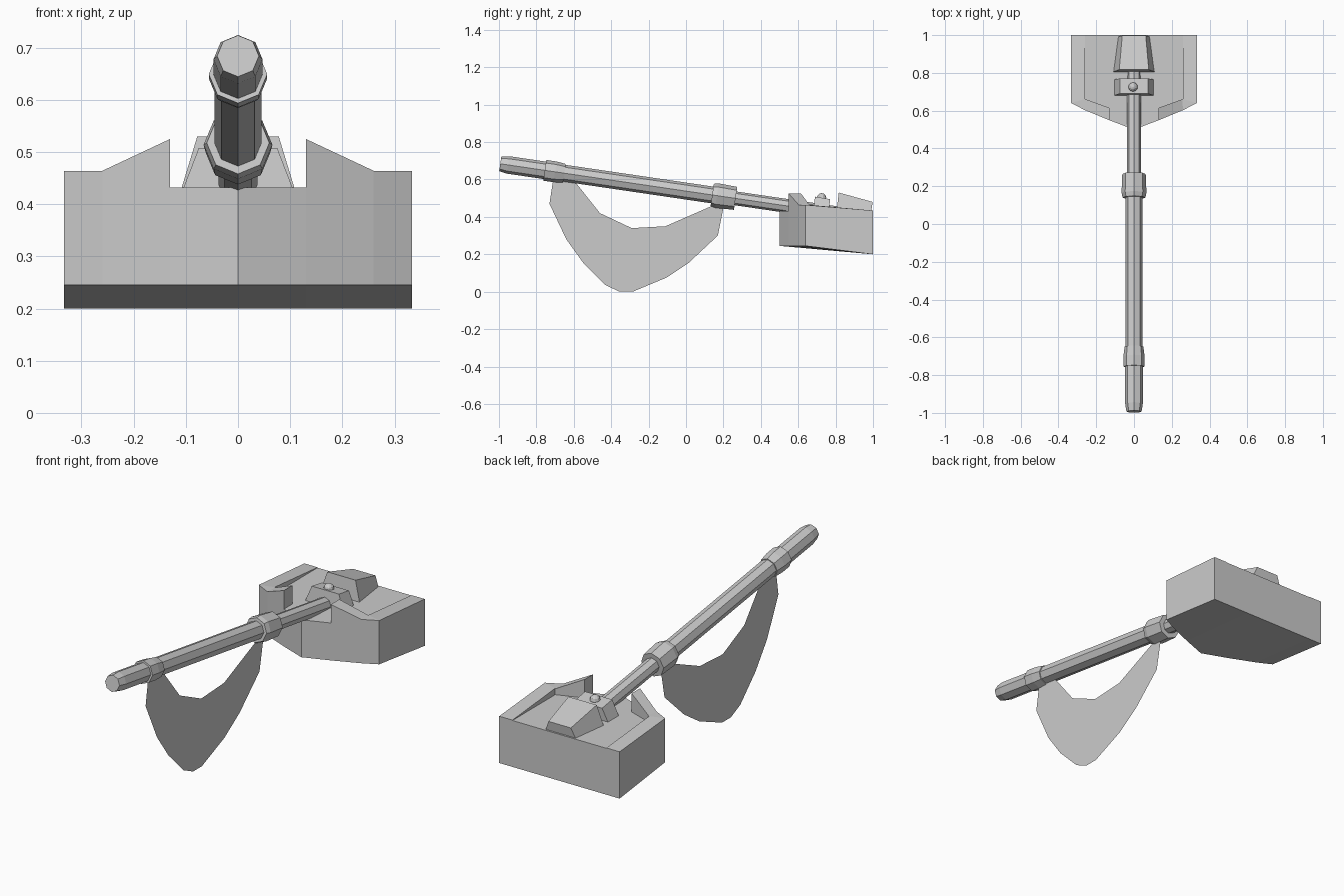
import bpy, bmesh, math
from mathutils import Vector

if "Cube" in bpy.data.objects:
    bpy.data.objects.remove(bpy.data.objects["Cube"])

SLOPE = 0.147                      # handle drop per unit of y


def axis(y):
    return 0.685 - SLOPE * (y + 1)


def finish(name, bm):
    bmesh.ops.recalc_face_normals(bm, faces=bm.faces)
    me = bpy.data.meshes.new(name)
    bm.to_mesh(me)
    bm.free()
    ob = bpy.data.objects.new(name, me)
    bpy.context.collection.objects.link(ob)
    return ob


def loft(name, sections):
    """Skin a list of equal-length closed sections and cap both ends."""
    bm = bmesh.new()
    rings = [[bm.verts.new(p) for p in s] for s in sections]
    n = len(rings[0])
    for a, b in zip(rings, rings[1:]):
        for i in range(n):
            j = (i + 1) % n
            bm.faces.new((a[i], a[j], b[j], b[i]))
    bm.faces.new(rings[0])
    bm.faces.new(rings[-1])
    return finish(name, bm)


def octagon(y, r):
    """Eight-sided ring, corner up, square to the sloping handle axis."""
    up = Vector((0, SLOPE, 1)).normalized()
    c = Vector((0, y, axis(y)))
    return [c + Vector((r * math.sin(k * math.pi / 4), 0, 0)) + up * r * math.cos(k * math.pi / 4)
            for k in range(8)]


def bar(name, *steps):
    return loft(name, [octagon(y, r) for y, r in steps])


def trapezoid(y, lo_half, hi_half, z0, z1, lean=0.0):
    return [(-lo_half, y, z0), (lo_half, y, z0), (hi_half, y + lean, z1), (-hi_half, y + lean, z1)]


# head block: pointed front, underside sloping down to the back
front = [(-.333, .64), (-.26, .603), (-.13, .549), (0, .5),
         (.13, .549), (.26, .603), (.333, .64)]
loft("head_block", [[(x, y, .245), (x, y, .432), (x, 1, .432), (x, 1, .2)] for x, y in front])

# raised rim walls on both sides: outer x, y, inner x, y, top z
rim = [(.333, 1, .26, 1, .434), (.333, .64, .26, .662, .464),
       (.26, .603, .255, .66, .464), (.13, .549, .13, .615, .525)]
for side, s in (("left", -1), ("right", 1)):
    loft("head_rim_" + side, [[(s * ox, oy, .432), (s * ox, oy, z), (s * ix, iy, z), (s * ix, iy, .432)]
                              for ox, oy, ix, iy, z in rim])

# handle pieces
bar("grip_end", (-.993, .04), (-.95, .047), (-.755, .047))
bar("rear_collar", (-.755, .056), (-.7, .056), (-.65, .05))
bar("handle_shaft", (-.65, .045), (.15, .045))
bar("front_collar", (.14, .06), (.165, .066), (.265, .062))
bar("thin_shaft", (.265, .037), (.83, .037))

# clamp, bolt and socket holding the handle on the block
loft("clamp", [trapezoid(.68, .107, .075, .425, .508, .01), trapezoid(.765, .107, .075, .425, .495, .005)])
loft("socket", [trapezoid(.805, .11, .078, .425, .53, .012), trapezoid(.99, .085, .062, .425, .48, .008)])
bm = bmesh.new()
bmesh.ops.create_uvsphere(bm, u_segments=10, v_segments=6, radius=.025)
bmesh.ops.translate(bm, verts=bm.verts, vec=(-.005, .725, .502))
finish("clamp_bolt", bm)

# hanging cloth: single flat sheet under the handle
cloth = [(-.71, .60), (-.73, .47), (-.64, .28), (-.55, .155), (-.43, .035), (-.355, 0), (-.285, 0),
         (-.105, .075), (.015, .155), (.17, .30), (.2, .45), (.13, .455), (-.11, .35), (-.29, .34),
         (-.46, .42), (-.595, .59)]
bm = bmesh.new()
v = [bm.verts.new((0, y, z)) for y, z in cloth]
n = len(v)
bm.faces.new(v)
finish("hanging_cloth", bm)
